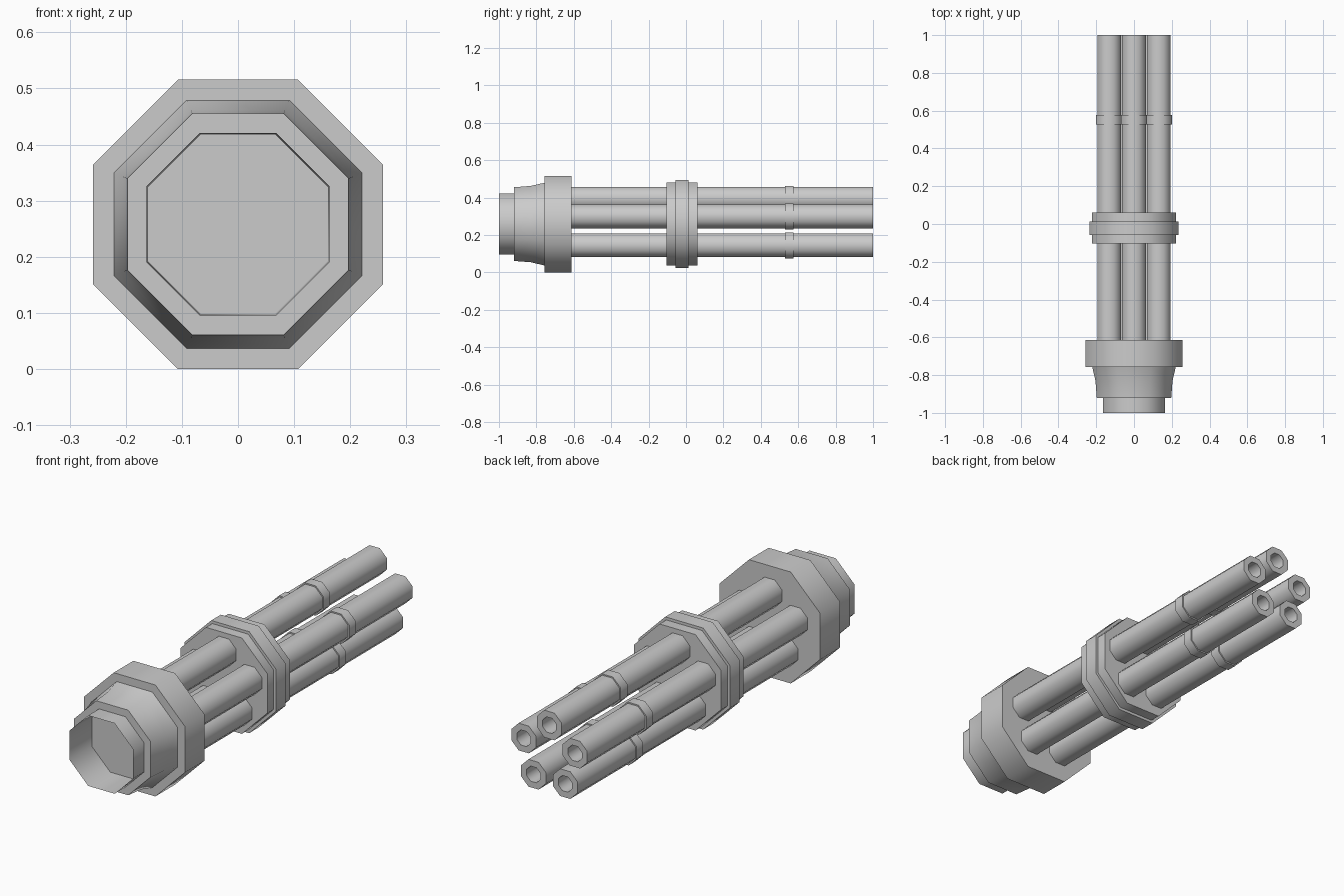
import bpy, bmesh, math

if "Cube" in bpy.data.objects:
    bpy.data.objects.remove(bpy.data.objects["Cube"])

AXIS_Z = 0.258
SIDES = 8


def lathe(name, profile, x=0.0, z=AXIS_Z):
    """Octagonal revolve about the y axis; profile = (y, half width across flats)."""
    bm = bmesh.new()
    rings = []
    for y, half in profile:
        r = half / math.cos(math.pi / SIDES)
        ring = []
        for i in range(SIDES):
            a = 2 * math.pi * (i + 0.5) / SIDES
            ring.append(bm.verts.new((x + r * math.cos(a), y, z + r * math.sin(a))))
        rings.append(ring)
    for a, b in zip(rings, rings[1:]):
        for i in range(SIDES):
            j = (i + 1) % SIDES
            bm.faces.new((a[i], a[j], b[j], b[i]))
    bm.faces.new(rings[0])
    bm.faces.new(rings[-1])
    bmesh.ops.recalc_face_normals(bm, faces=bm.faces)
    mesh = bpy.data.meshes.new(name)
    bm.to_mesh(mesh)
    bm.free()
    ob = bpy.data.objects.new(name, mesh)
    bpy.context.collection.objects.link(ob)
    bpy.ops.object.select_all(action='DESELECT')
    ob.select_set(True)
    bpy.context.view_layer.objects.active = ob
    bpy.ops.object.shade_smooth_by_angle(angle=math.radians(50))
    return ob


# Rear housing: recessed socket, stepped body, flare and wide collar
lathe("rear_housing", [
    (-0.84, 0.160), (-1.0, 0.163), (-0.92, 0.163), (-0.92, 0.197),
    (-0.83, 0.204), (-0.757, 0.221), (-0.757, 0.258), (-0.613, 0.258)])

# Middle clamp: raised centre band between two plates
lathe("barrel_clamp", [
    (-0.103, 0.222), (-0.057, 0.222), (-0.057, 0.235),
    (0.013, 0.235), (0.013, 0.222), (0.062, 0.222)])

# Five barrels with hollow muzzles and a narrow band on each
for k in range(5):
    a = math.pi / 2 + 2 * math.pi * k / 5
    x = 0.138 * math.cos(a)
    z = AXIS_Z - 0.002 + 0.138 * math.sin(a)
    lathe(f"barrel_{k + 1}", [
        (-0.65, 0.063), (1.0, 0.063), (1.0, 0.035), (0.88, 0.035)], x, z)
    lathe(f"barrel_band_{k + 1}", [
        (0.528, 0.060), (0.528, 0.069), (0.576, 0.069), (0.576, 0.060)], x, z)
